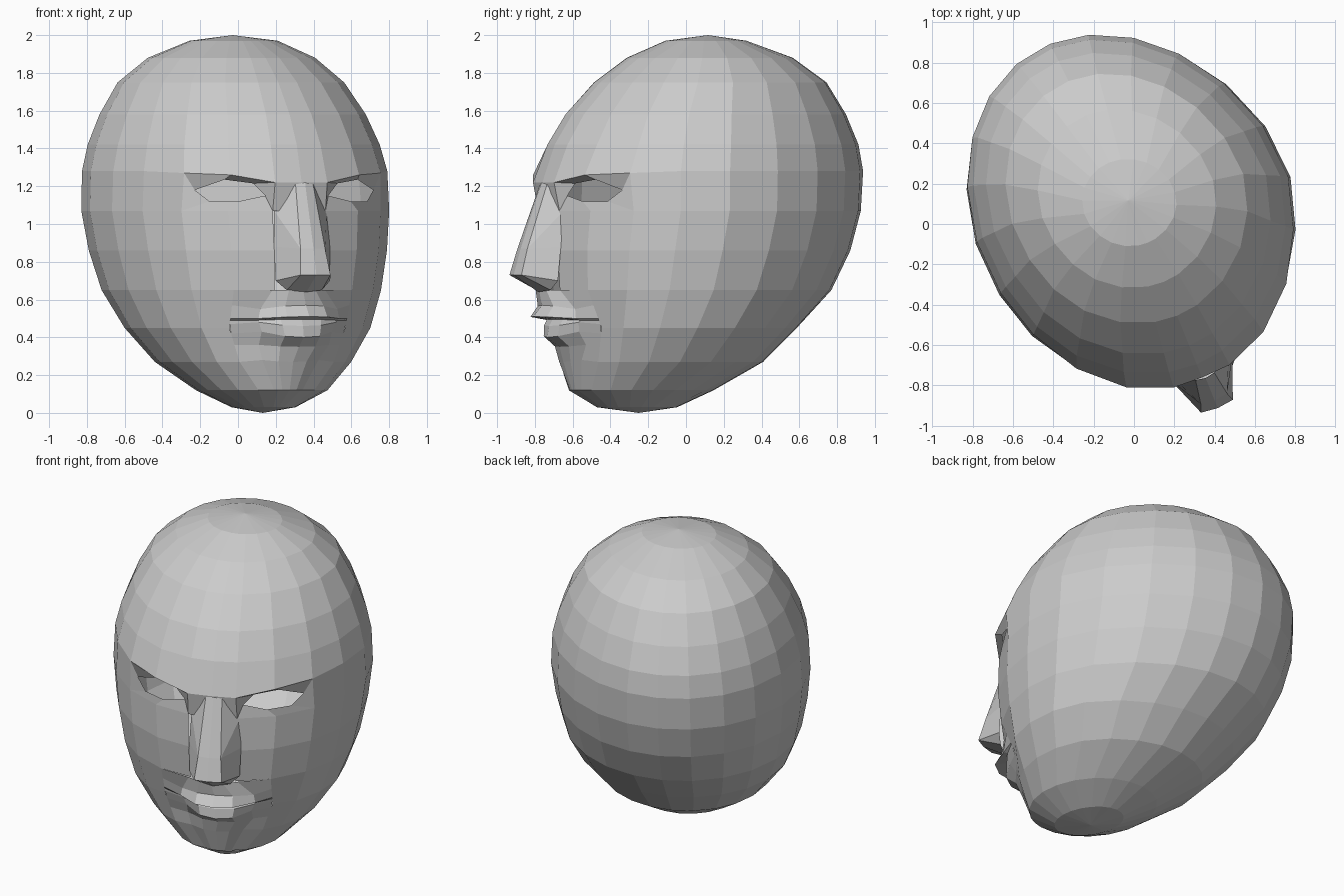
import bpy, bmesh
from math import sin, cos, radians
from mathutils import Matrix

if "Cube" in bpy.data.objects:
    bpy.data.objects.remove(bpy.data.objects["Cube"])

# The head is modelled facing -y, then turned slightly to its left
PLACE = Matrix.Translation((0.03, 0, 0)) @ Matrix.Rotation(radians(22), 4, 'Z')


def finish(bm, name):
    bmesh.ops.remove_doubles(bm, verts=bm.verts, dist=0.0005)
    bmesh.ops.recalc_face_normals(bm, faces=bm.faces)
    me = bpy.data.meshes.new(name)
    bm.to_mesh(me)
    bm.free()
    ob = bpy.data.objects.new(name, me)
    bpy.context.collection.objects.link(ob)
    ob.matrix_world = PLACE
    return ob


def mirror(bm):
    bmesh.ops.mirror(bm, geom=bm.verts[:] + bm.edges[:] + bm.faces[:],
                     axis='X', merge_dist=0.0005)


# Skull: half rings of height, front reach, back reach, half width
RINGS = [(.03, .50, -.06, .16), (.12, .65, .14, .34), (.27, .70, .42, .51),
         (.45, .75, .61, .64), (.65, .79, .81, .72), (.86, .81, .92, .765),
         (1.07, .80, .98, .79), (1.28, .80, .995, .78), (1.42, .75, .97, .745),
         (1.58, .65, .90, .68), (1.75, .49, .79, .58), (1.88, .31, .60, .43),
         (1.97, .10, .34, .23)]
ANGLES = [0, 11, 28, 46, 63, 80, 98, 116, 133, 149, 165, 180]
# Openings for the eye, nose and mouth as (row, column)
OPEN = {(6, 1), (6, 2), (4, 0), (5, 0)} | {(r, c) for r in (1, 2, 3) for c in (0, 1)}

bm = bmesh.new()
grid = []
for z, front, back, width in RINGS:
    mid, reach = (back - front) / 2, (back + front) / 2
    grid.append([bm.verts.new((width * sin(radians(a)) if a % 180 else 0,
                               mid - reach * cos(radians(a)), z)) for a in ANGLES])

# Brow ridge: pushed forward, rising outwards
for col, (push, height) in enumerate([(.02, 1.22), (.03, 1.22), (.03, 1.26), (.02, 1.27)]):
    v = grid[7][col]
    v.co.y -= push
    v.co.z = height

# Hollow of the cheek beside the mouth
for r, depth in ((2, .025), (3, .055)):
    grid[r][2].co.x += .03
    grid[r][2].co.y += depth

# Wall faces
for r in range(len(grid) - 1):
    for c in range(len(ANGLES) - 1):
        if (r, c) not in OPEN:
            bm.faces.new((grid[r][c], grid[r][c + 1], grid[r + 1][c + 1], grid[r + 1][c]))

# Crown and base caps
for row, tip in ((grid[-1], (0, .13, 2.0)), (grid[0], (0, -.27, 0))):
    t = bm.verts.new(tip)
    for a, b in zip(row, row[1:]):
        bm.faces.new((a, b, t))

# Eyelids from the socket rim to an almond opening
rim = [grid[6][1], grid[6][2], grid[6][3], grid[7][3], grid[7][2], grid[7][1]]
lid = [bm.verts.new(p) for p in ((.18, -.75, 1.15), (.32, -.72, 1.12), (.45, -.63, 1.12),
                                 (.51, -.57, 1.18), (.38, -.67, 1.235), (.24, -.73, 1.215))]
for i in range(6):
    j = (i + 1) % 6
    bm.faces.new((rim[i], rim[j], lid[j], lid[i]))

# Muzzle border follows the third column of the skull
border = [v.co.copy() for v in (grid[1][2], grid[2][2], grid[3][2], grid[4][2])]
mirror(bm)
for v in bm.verts:                       # the back of the skull leans to one side
    v.co.x -= max(0, v.co.y) * (.08 + .045 * v.co.x)
finish(bm, "skull")


def on_border(z):
    for a, b in zip(border, border[1:]):
        if z <= b.z:
            return a.lerp(b, (z - a.z) / (b.z - a.z))
    return border[-1].copy()


# Nose: ridge with a bump, side, wing and underside
bm = bmesh.new()
P = {k: bm.verts.new(p) for k, p in dict(
    top=(0, -.83, 1.22), root=(.05, -.82, 1.21), hump=(0, -.95, .87), side=(.07, -.94, .87),
    ridge=(0, -.99, .73), tip=(.085, -.98, .73), wing=(.155, -.80, .70),
    cheek=(.16, -.785, .88), high=(.15, -.765, 1.07),
    under=(.10, -.82, .65), base=(0, -.85, .64)).items()}
for f in ("top root side hump", "hump side tip ridge", "root high side",
          "high cheek side", "side cheek wing tip", "tip wing under", "ridge tip under base"):
    bm.faces.new([P[k] for k in f.split()])
mirror(bm)
bmesh.ops.translate(bm, verts=bm.verts, vec=(.015, 0, 0))
finish(bm, "nose")

# Mouth and chin: rows of middle y, z, lip corner x, y, z and border z
MOUTH = [(-.84, .65, .15, -.78, .65, .65), (-.83, .57, .22, -.73, .55, .57),
         (-.88, .51, .23, -.73, .50, .50), (-.77, .495, .23, -.70, .49, .49),
         (-.79, .46, .22, -.71, .48, .47), (-.80, .40, .20, -.70, .43, .42),
         (-.73, .35, .20, -.66, .36, .36), (-.70, .27, .16, -.66, .28, .27),
         (-.65, .12, .08, -.63, .12, .12)]
bm = bmesh.new()
rows = []
for y, z, cx, cy, cz, bz in MOUTH:
    rows.append([bm.verts.new(p) for p in (
        (0, y, z), (cx * .5, y * .8 + cy * .2, z * .8 + cz * .2), (cx, cy, cz), on_border(bz))])
for a, b in zip(rows, rows[1:]):
    for i in range(3):
        bm.faces.new((a[i], a[i + 1], b[i + 1], b[i]))
mirror(bm)
for v in bm.verts:                       # lips sit a touch to one side
    if .3 < v.co.z < .6 and abs(v.co.x) < .24:
        v.co.x += .02
finish(bm, "mouth_and_chin")
